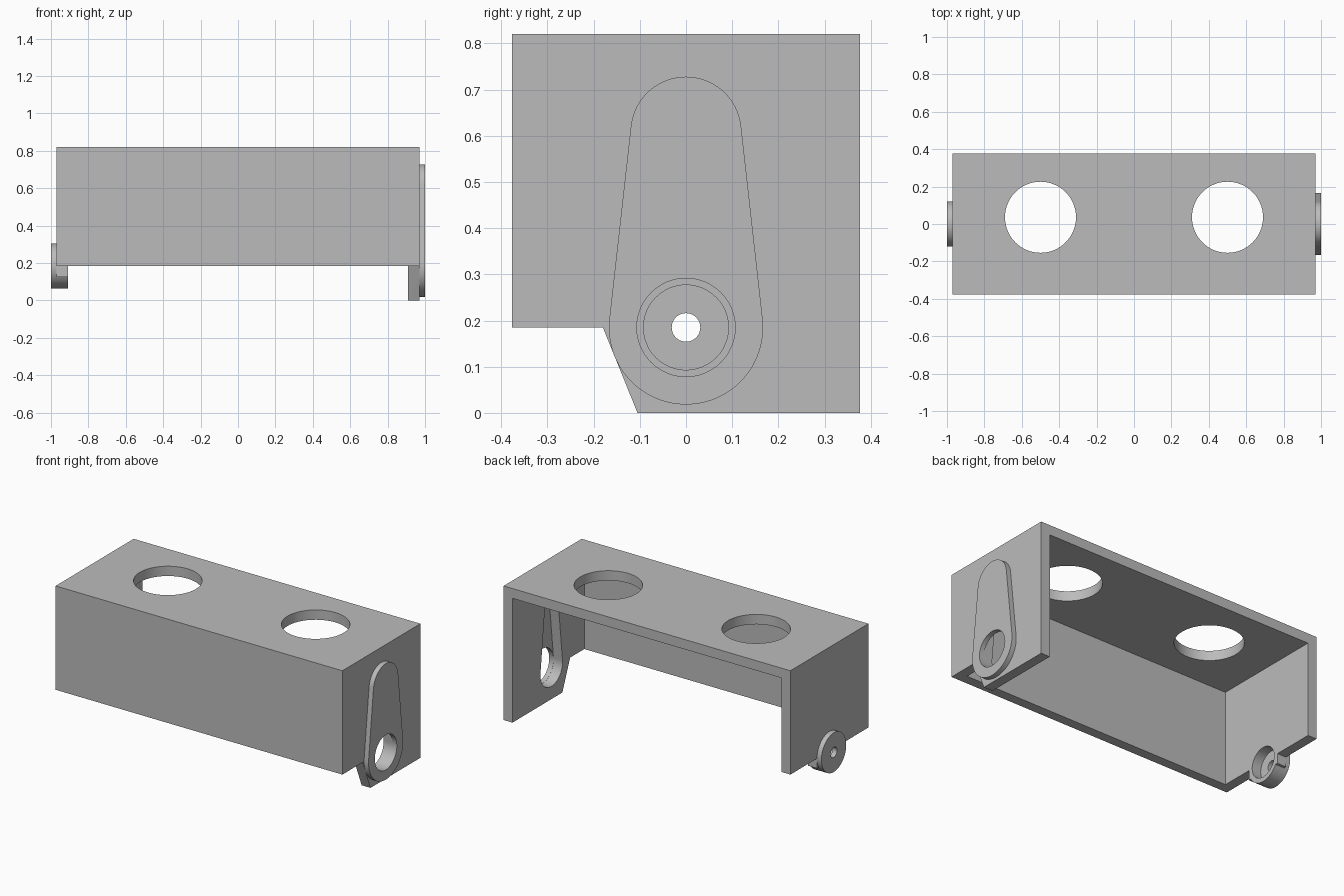
import bpy, bmesh, math

cube = bpy.data.objects.get("Cube")
if cube:
    bpy.data.objects.remove(cube, do_unlink=True)

WALL = 0.06
END = 0.97       # outer face of the end walls
INNER = END - WALL
DEPTH = 0.377    # half depth
TOP = 0.82
AXIS = 0.185     # pivot height, also the lower edge of the box


def extrude(name, outline, start, end, axis="X"):
    """Closed outline swept along x (points are y, z) or z (points are x, y)."""
    bm = bmesh.new()
    place = (lambda p, t: (t, *p)) if axis == "X" else (lambda p, t: (*p, t))
    a = [bm.verts.new(place(p, start)) for p in outline]
    b = [bm.verts.new(place(p, end)) for p in outline]
    bm.faces.new(a)
    bm.faces.new(b)
    for i in range(len(a)):
        j = (i + 1) % len(a)
        bm.faces.new((a[i], a[j], b[j], b[i]))
    bmesh.ops.recalc_face_normals(bm, faces=bm.faces)
    mesh = bpy.data.meshes.new(name)
    bm.to_mesh(mesh)
    bm.free()
    obj = bpy.data.objects.new(name, mesh)
    bpy.context.collection.objects.link(obj)
    return obj


def arc(cx, cy, r, a0, a1, n):
    return [(cx + r * math.cos(a0 + (a1 - a0) * i / n),
             cy + r * math.sin(a0 + (a1 - a0) * i / n)) for i in range(n + 1)]


def circle(cx, cy, r, n=48):
    return arc(cx, cy, r, 0, 2 * math.pi, n)[:-1]


def rect(x0, y0, x1, y1):
    return [(x0, y0), (x1, y0), (x1, y1), (x0, y1)]


def teardrop(r_low, r_high, z_high=0.608):
    """Two circles joined by their tangents."""
    t = math.asin((r_low - r_high) / (z_high - AXIS))
    return (arc(0, z_high, r_high, t, math.pi - t, 24)
            + arc(0, AXIS, r_low, math.pi - t, 2 * math.pi + t, 32))


def combine(body, tool, operation):
    bpy.context.view_layer.objects.active = body
    mod = body.modifiers.new(operation.title(), "BOOLEAN")
    mod.operation = operation
    mod.solver = "EXACT"
    mod.object = tool
    bpy.ops.object.modifier_apply(modifier=mod.name)
    bpy.data.objects.remove(tool, do_unlink=True)


# Solid block with the side outline of the long end wall
housing = extrude("bracket_housing", [
    (-DEPTH, AXIS), (-0.18, AXIS), (-0.105, 0), (DEPTH, 0),
    (DEPTH, TOP), (-DEPTH, TOP)], -END, END)

# Shorten the other end wall, leaving a small tab under it
combine(housing, extrude("short_end_cutter", [
    (-1, -1), (1, -1), (1, AXIS), (0.12, AXIS), (0.12, 0.125),
    (-0.12, 0.125), (-0.12, AXIS), (-1, AXIS)], -1.2, 0), "DIFFERENCE")

# Raised parts: round pivot boss and teardrop pad
combine(housing, extrude("pivot_boss", circle(0, AXIS, 0.12), -1, -0.88), "UNION")
combine(housing, extrude("arm_pad", teardrop(0.167, 0.12), END - 0.002, 1), "UNION")

# Hollow, open at the back and underneath
combine(housing, extrude("cavity_cutter", rect(-DEPTH + WALL, -1, 1, TOP - WALL),
                         -INNER, INNER), "DIFFERENCE")

# Arm pocket and shaft hole in the long end, blind bore and pin hole in the boss
for name, outline, start, end in (
        ("arm_pocket_cutter", teardrop(0.107, 0.06), 0.8, END + 0.001),
        ("shaft_hole_cutter", circle(0, AXIS, 0.1065), 0.82, 1.1),
        ("boss_bore_cutter", circle(0, AXIS, 0.092), -END, -0.8),
        ("pin_hole_cutter", circle(0, AXIS, 0.031, 32), -1.1, -0.82)):
    combine(housing, extrude(name, outline, start, end), "DIFFERENCE")

# Two round openings in the top
for side in (-1, 1):
    combine(housing, extrude("top_hole_cutter", circle(side * 0.5, 0.036, 0.19, 64),
                             0.6, 1, "Z"), "DIFFERENCE")

# Single grey finish
grey = bpy.data.materials.new("plain_grey")
colour = (0.5, 0.5, 0.5, 1)
grey.use_nodes = True
grey.diffuse_color = colour
grey.node_tree.nodes["Principled BSDF"].inputs["Base Color"].default_value = colour
housing.data.materials.clear()
housing.data.materials.append(grey)

bpy.ops.object.select_all(action="DESELECT")
housing.select_set(True)
bpy.context.view_layer.objects.active = housing
bpy.ops.object.shade_smooth_by_angle(angle=math.radians(30))
